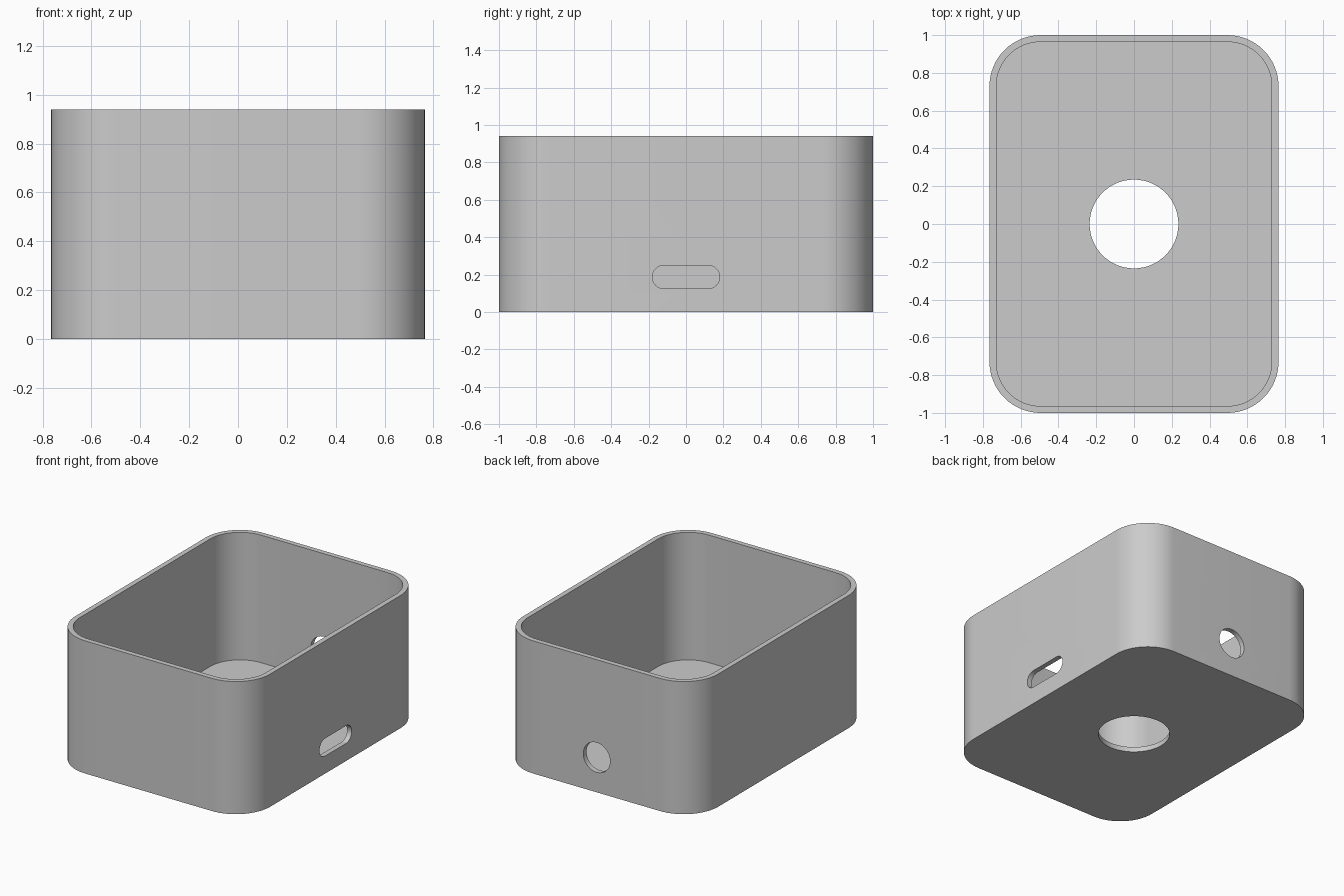
import bpy
import bmesh
import math
from mathutils import Matrix

if "Cube" in bpy.data.objects:
    bpy.data.objects.remove(bpy.data.objects["Cube"], do_unlink=True)

WIDTH, DEPTH, HEIGHT = 1.53, 2.0, 0.94
CORNER, WALL = 0.27, 0.036

grey = bpy.data.materials.new("light_grey")
grey.use_nodes = True
colour = (0.6, 0.6, 0.6, 1.0)
grey.diffuse_color = colour
grey.node_tree.nodes["Principled BSDF"].inputs["Base Color"].default_value = colour


def rounded_prism(name, width, depth, radius, z0, z1, matrix=Matrix(), steps=16):
    """Rounded rectangle extruded from z0 to z1, then placed by matrix."""
    bm = bmesh.new()
    ring = []
    for quarter, (sx, sy) in enumerate([(1, 1), (-1, 1), (-1, -1), (1, -1)]):
        cx, cy = sx * (width / 2 - radius), sy * (depth / 2 - radius)
        for i in range(steps + 1):
            a = (quarter + i / steps) * math.pi / 2
            ring.append(bm.verts.new((cx + radius * math.cos(a),
                                      cy + radius * math.sin(a), z0)))
    base = bm.faces.new(ring)
    top = bmesh.ops.extrude_face_region(bm, geom=[base])["geom"]
    bmesh.ops.translate(bm, vec=(0, 0, z1 - z0),
                        verts=[g for g in top if isinstance(g, bmesh.types.BMVert)])
    bmesh.ops.remove_doubles(bm, verts=bm.verts, dist=1e-5)
    bmesh.ops.recalc_face_normals(bm, faces=bm.faces)
    bm.transform(matrix)
    mesh = bpy.data.meshes.new(name)
    bm.to_mesh(mesh)
    bm.free()
    obj = bpy.data.objects.new(name, mesh)
    bpy.context.collection.objects.link(obj)
    mesh.materials.append(grey)
    return obj


# Open-topped box shell
box = rounded_prism("box", WIDTH, DEPTH, CORNER, 0, HEIGHT)
cavity = rounded_prism("cavity_cutter", WIDTH - 2 * WALL, DEPTH - 2 * WALL,
                       CORNER - WALL, WALL, HEIGHT + 0.2)

# Round opening in the floor
floor_hole = rounded_prism("floor_hole_cutter", 0.47, 0.47, 0.235, -0.1, 0.1)

# Rounded slot in the left wall
to_left = Matrix.Translation((WIDTH / 2, 0, 0.187)) @ Matrix.Rotation(math.pi / 2, 4, "Y")
slot = rounded_prism("slot_cutter", 0.125, 0.36, 0.0624, -0.1, 0.1, to_left)

# Round port in the back wall
to_back = Matrix.Translation((0, DEPTH / 2, 0.247)) @ Matrix.Rotation(math.pi / 2, 4, "X")
port = rounded_prism("port_cutter", 0.21, 0.21, 0.105, -0.1, 0.1, to_back)

# Cut every opening and discard the cutters
bpy.context.view_layer.objects.active = box
for cutter in (cavity, floor_hole, slot, port):
    mod = box.modifiers.new(cutter.name, "BOOLEAN")
    mod.operation = "DIFFERENCE"
    mod.solver = "EXACT"
    mod.object = cutter
    cutter.hide_render = True
    bpy.ops.object.modifier_apply(modifier=mod.name)
    bpy.data.objects.remove(cutter, do_unlink=True)

# Smooth rounded corners, crisp rims
bpy.ops.object.select_all(action="DESELECT")
box.select_set(True)
bpy.ops.object.shade_smooth_by_angle(angle=math.radians(30))
